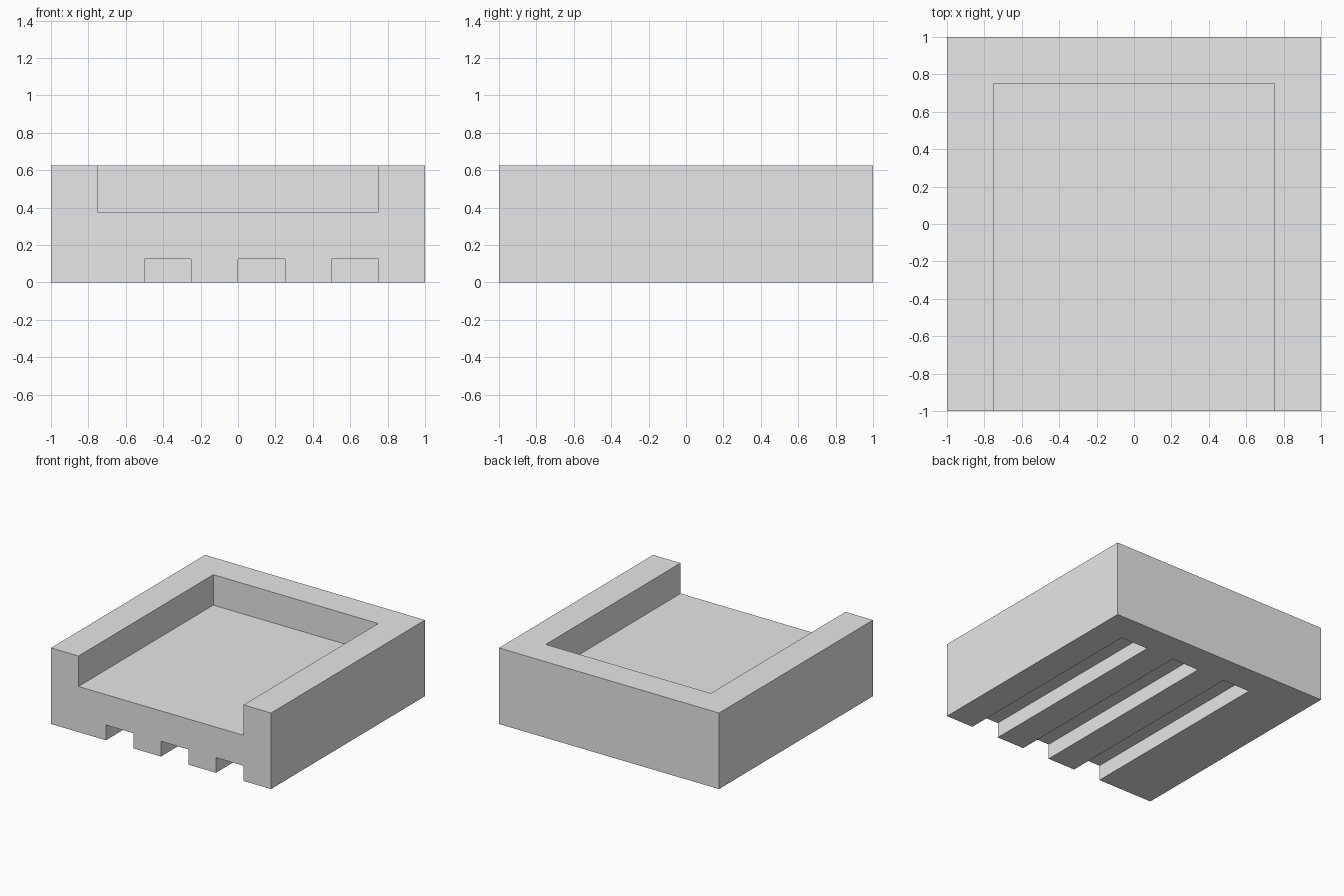
import bpy

cube = bpy.data.objects.get("Cube")
if cube:
    bpy.data.objects.remove(cube, do_unlink=True)

HEIGHT = 0.625
BACK_WALL = 0.75   # y where the tray and the slots stop

# Plain grey material
grey = bpy.data.materials.new("light grey")
grey.use_nodes = True
colour = (0.8, 0.8, 0.8, 1)
grey.diffuse_color = colour
grey.node_tree.nodes["Principled BSDF"].inputs["Base Color"].default_value = colour


def box(name, low, high):
    """Axis-aligned box between two corners."""
    bpy.ops.mesh.primitive_cube_add(size=1)
    obj = bpy.context.object
    obj.name = name
    for v in obj.data.vertices:
        v.co = [h if c > 0 else l for c, l, h in zip(v.co, low, high)]
    obj.data.materials.append(grey)
    return obj


def cut(target, low, high):
    """Subtract a box from the target and discard the cutter."""
    cutter = box("cutter", low, high)
    cutter.hide_render = True
    mod = target.modifiers.new("cut", 'BOOLEAN')
    mod.operation = 'DIFFERENCE'
    mod.solver = 'EXACT'
    mod.object = cutter
    bpy.context.view_layer.objects.active = target
    bpy.ops.object.modifier_apply(modifier=mod.name)
    bpy.data.objects.remove(cutter, do_unlink=True)


# Solid block
block = box("tray_block", (-1, -1, 0), (1, 1, HEIGHT))

# Tray recess, open at the front
cut(block, (-0.75, -1.2, 0.375), (0.75, BACK_WALL, 1))

# Three slots under the base, open at the front
for x in (-0.5, 0, 0.5):
    cut(block, (x, -1.2, -0.2), (x + 0.25, BACK_WALL, 0.125))
